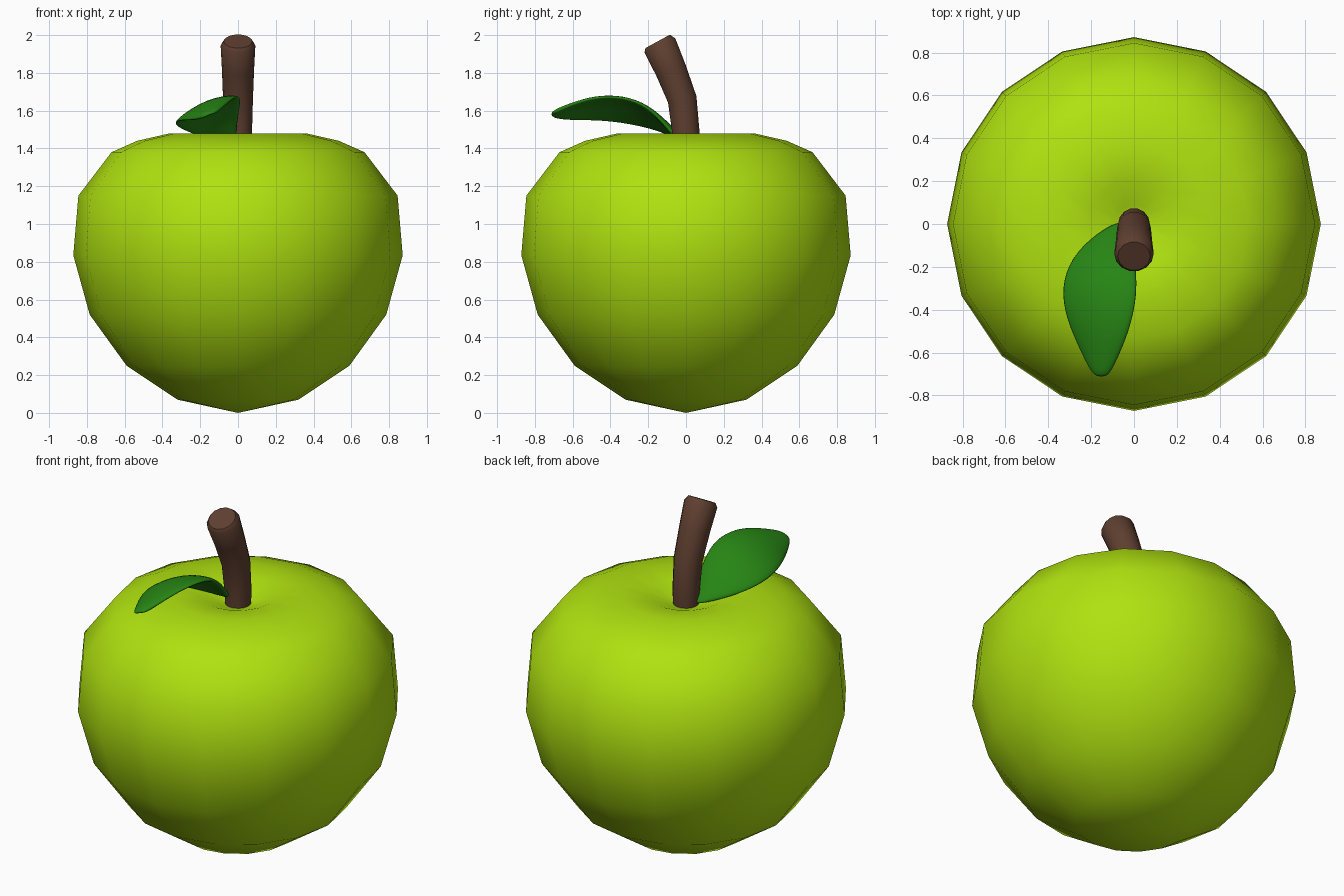
import bpy, bmesh, math
from mathutils import Vector

if "Cube" in bpy.data.objects:
    bpy.data.objects.remove(bpy.data.objects["Cube"])


def material(name, rgb):
    m = bpy.data.materials.new(name)
    m.diffuse_color = (*rgb, 1)
    m.use_nodes = True
    m.node_tree.nodes["Principled BSDF"].inputs["Base Color"].default_value = m.diffuse_color
    return m


def make_object(name, bm, mat, recalc=True):
    if recalc:
        bmesh.ops.recalc_face_normals(bm, faces=bm.faces[:])
    for f in bm.faces:
        f.smooth = True
    me = bpy.data.meshes.new(name)
    bm.to_mesh(me)
    bm.free()
    me.materials.append(mat)
    ob = bpy.data.objects.new(name, me)
    bpy.context.collection.objects.link(ob)
    return ob


def bridge(bm, a, b):
    n = len(a)
    for i in range(n):
        j = (i + 1) % n
        bm.faces.new((a[i], a[j], b[j], b[i]))


def ring(bm, centre, u, v, r, n):
    return [bm.verts.new(centre + r * (math.cos(t) * u + math.sin(t) * v))
            for t in (2 * math.pi * i / n for i in range(n))]


def fan(bm, loop, p):
    c = bm.verts.new(p)
    for i in range(len(loop)):
        bm.faces.new((loop[i], loop[(i + 1) % len(loop)], c))


X, Y = Vector((1, 0, 0)), Vector((0, 1, 0))

# Fruit: 16-sided lathe with a dimple on top
profile = [(0.32, 0.07), (0.59, 0.25), (0.785, 0.52), (0.872, 0.835),
           (0.845, 1.15), (0.67, 1.38), (0.535, 1.44), (0.37, 1.478),
           (0.21, 1.462), (0.09, 1.415)]
bm = bmesh.new()
rings = [ring(bm, Vector((0, 0, z)), X, Y, r, 16) for r, z in profile]
for a, b in zip(rings, rings[1:]):
    bridge(bm, a, b)
fan(bm, rings[0], (0, 0, 0))
fan(bm, rings[-1], (0, 0, 1.39))
make_object("fruit", bm, material("apple green", (0.43, 0.76, 0.005)))

# Stem: tapered tube bending forward, wider at the top
path = [(0, 1.40, 0.07), (0, 1.48, 0.074), (-0.02, 1.66, 0.079),
        (-0.08, 1.815, 0.085), (-0.138, 1.945, 0.092), (-0.15, 1.967, 0.076)]
bm = bmesh.new()
rings = []
for i, (y, z, r) in enumerate(path):
    p, q = path[max(i - 1, 0)], path[min(i + 1, len(path) - 1)]
    d = Vector((0, q[0] - p[0], q[1] - p[1])).normalized()
    rings.append(ring(bm, Vector((0, y, z)), X, d.cross(X), r, 14))
for a, b in zip(rings, rings[1:]):
    bridge(bm, a, b)
bm.faces.new(rings[0])
bm.faces.new(rings[-1])
stem = make_object("stem", bm, material("stem brown", (0.115, 0.05, 0.03)))
bpy.context.view_layer.objects.active = stem
stem.select_set(True)
bpy.ops.object.shade_smooth_by_angle(angle=math.radians(50))

# Leaf: arched, tilted blade; each station is left edge, right edge
stations = [((-0.07, 0.03, 1.43), (-0.01, -0.02, 1.43)),
            ((-0.22, -0.06, 1.475), (0.0, -0.10, 1.54)),
            ((-0.325, -0.18, 1.515), (0.016, -0.20, 1.64)),
            ((-0.357, -0.33, 1.545), (0.02, -0.33, 1.69)),
            ((-0.317, -0.48, 1.56), (-0.012, -0.48, 1.69)),
            ((-0.255, -0.61, 1.56), (-0.065, -0.61, 1.65)),
            ((-0.195, -0.72, 1.575), (-0.12, -0.72, 1.60))]
bm = bmesh.new()
rows = []
for l, r in stations:
    l, r = Vector(l), Vector(r)
    mid = (l + r) / 2 + Vector((0, 0, 0.13 * (r - l).length))
    rows.append([bm.verts.new(p) for p in (l, mid, r)])
for a, b in zip(rows, rows[1:]):
    for k in range(2):
        bm.faces.new((a[k], b[k], b[k + 1], a[k + 1]))
leaf = make_object("leaf", bm, material("leaf green", (0.02, 0.235, 0.007)), False)
solid = leaf.modifiers.new("thickness", 'SOLIDIFY')
solid.thickness = 0.03
solid.offset = -1
sub = leaf.modifiers.new("smooth", 'SUBSURF')
sub.levels = sub.render_levels = 2
